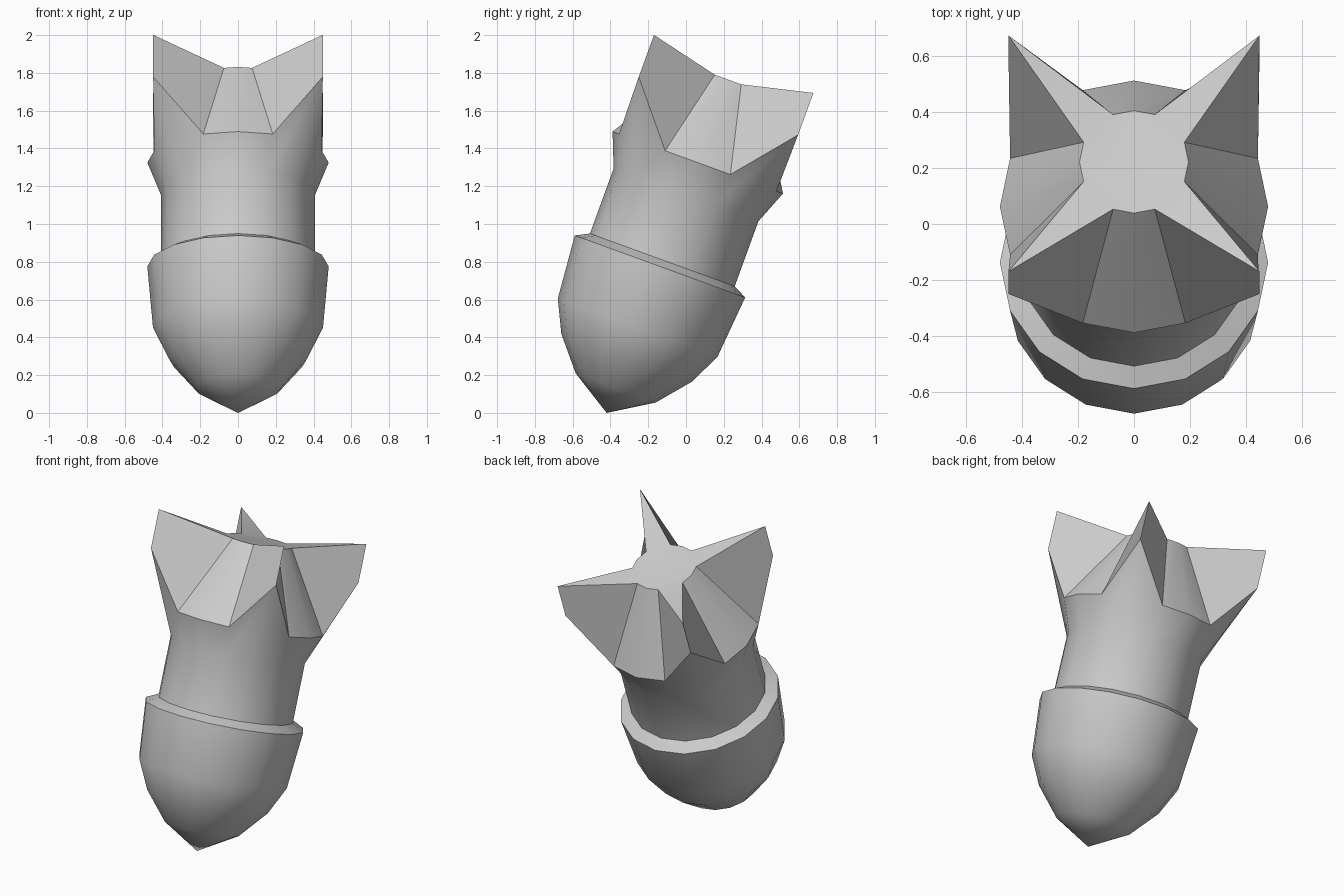
import bpy, bmesh, math
from mathutils import Matrix

cube = bpy.data.objects.get("Cube")
if cube:
    bpy.data.objects.remove(cube, do_unlink=True)

SIDES = 16
TILT = Matrix.Translation((0, -0.42, 0)) @ Matrix.Rotation(math.radians(-20), 4, 'X')

grey = bpy.data.materials.new("casing grey")
grey.use_nodes = True
colour = (0.6, 0.6, 0.6, 1)
grey.diffuse_color = colour
grey.node_tree.nodes["Principled BSDF"].inputs["Base Color"].default_value = colour


def add_ring(bm, plain, fin=None):
    """Ring of vertices; every diagonal one may use its own (radius, height)."""
    ring = []
    for i in range(SIDES):
        r, h = fin if fin and i % 4 == 2 else plain
        a = math.tau * i / SIDES
        ring.append(bm.verts.new((r * math.cos(a), r * math.sin(a), h)))
    return ring


def bridge(bm, low, high):
    for i in range(SIDES):
        j = (i + 1) % SIDES
        bm.faces.new((low[i], low[j], high[j], high[i]))


def finish(bm, name):
    bmesh.ops.recalc_face_normals(bm, faces=bm.faces)
    bm.transform(TILT)
    mesh = bpy.data.meshes.new(name)
    bm.to_mesh(mesh)
    bm.free()
    mesh.materials.append(grey)
    obj = bpy.data.objects.new(name, mesh)
    bpy.context.collection.objects.link(obj)
    bpy.ops.object.select_all(action='DESELECT')
    obj.select_set(True)
    bpy.context.view_layer.objects.active = obj
    bpy.ops.object.shade_smooth_by_angle(angle=math.radians(30))


# Rounded nose with a sloping flange
bm = bmesh.new()
tip = bm.verts.new((0, 0, 0))
profile = [(0.225, 0.14), (0.368, 0.31), (0.45, 0.48), (0.48, 0.825), (0.408, 0.862)]
rings = [add_ring(bm, p) for p in profile]
for i in range(SIDES):
    bm.faces.new((tip, rings[0][(i + 1) % SIDES], rings[0][i]))
for low, high in zip(rings, rings[1:]):
    bridge(bm, low, high)
finish(bm, "nose_casing")

# Body flaring into four diagonal fins with hollows between them
bm = bmesh.new()
rings = [
    add_ring(bm, (0.408, 0.862)),
    add_ring(bm, (0.408, 1.228)),
    add_ring(bm, (0.48, 1.41), fin=(0.635, 1.73)),
    add_ring(bm, (0.195, 1.878), fin=(0.635, 1.966)),
]
for low, high in zip(rings, rings[1:]):
    bridge(bm, low, high)

# Flat tail end and the raised top of each fin
top = rings[-1]
bm.faces.new([v for i, v in enumerate(top) if i % 4 != 2])
for i in range(2, SIDES, 4):
    bm.faces.new((top[i - 1], top[i], top[i + 1]))
finish(bm, "tail_body")
